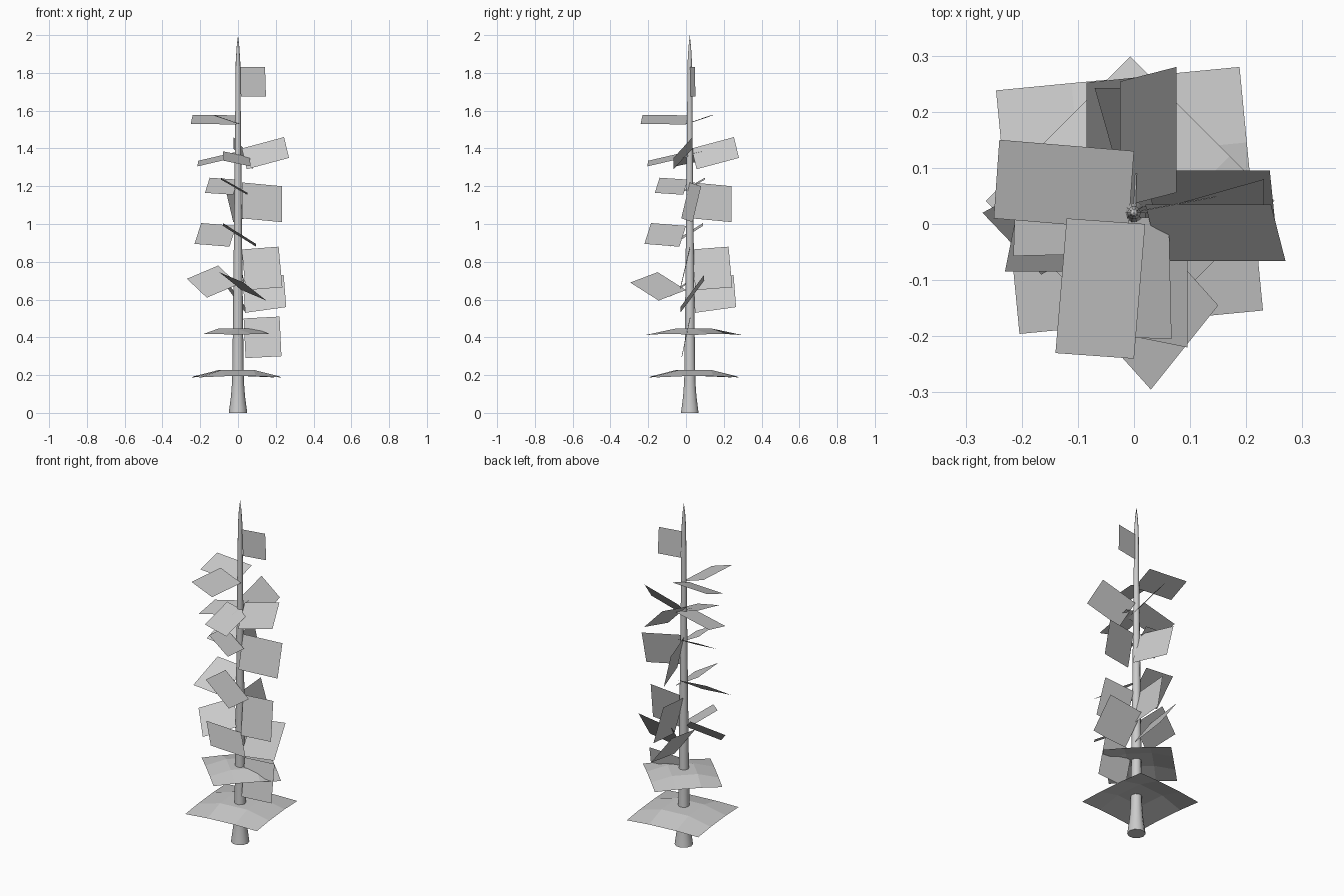
import bpy, bmesh, math
from mathutils import Vector, Matrix

if "Cube" in bpy.data.objects:
    bpy.data.objects.remove(bpy.data.objects["Cube"])

def add_object(name, verts, faces):
    me = bpy.data.meshes.new(name)
    me.from_pydata(verts, [], faces)
    me.update()
    ob = bpy.data.objects.new(name, me)
    bpy.context.collection.objects.link(ob)
    return ob

# tapered trunk with flared foot and pointed tip
SIDES = 10
profile = [(0, .049), (.03, .045), (.09, .037), (.17, .031), (.45, .027),
           (1.0, .021), (1.45, .016), (1.86, .012), (1.94, .007)]
verts, faces = [], []
for z, r in profile:
    for i in range(SIDES):
        a = 2 * math.pi * i / SIDES
        verts.append((r * math.cos(a), .02 + r * math.sin(a), z))
for k in range(len(profile) - 1):
    for i in range(SIDES):
        j = (i + 1) % SIDES
        b = k * SIDES
        faces.append((b + i, b + j, b + SIDES + j, b + SIDES + i))
verts.append((0, .02, 2.0))
top = (len(profile) - 1) * SIDES
faces += [(top + i, top + (i + 1) % SIDES, len(verts) - 1) for i in range(SIDES)]
faces.append(tuple(reversed(range(SIDES))))
trunk = add_object("trunk", verts, faces)
bpy.context.view_layer.objects.active = trunk
trunk.select_set(True)
bpy.ops.object.shade_smooth_by_angle(angle=math.radians(50))

# domed square foliage skirts, a 3 x 3 patch each
def skirt(name, center, half, angle, z_top, drop):
    steps = (-1, -.38, .38, 1)
    rot = Matrix.Rotation(math.radians(angle), 3, 'Z')
    vs = []
    for y in steps:
        for x in steps:
            edges = (abs(x) == 1) + (abs(y) == 1)
            z = z_top - drop * (0, .85, 1)[edges]
            p = rot @ Vector((x * half, y * half, 0))
            vs.append((p.x + center[0], p.y + center[1], z))
    fs = [(r * 4 + c, r * 4 + c + 1, r * 4 + c + 5, r * 4 + c + 4)
          for r in range(3) for c in range(3)]
    add_object(name, vs, fs)

skirt("lower_skirt", (-.008, .042), .218, 5.5, .228, .04)
skirt("upper_skirt", (-.007, .041), .182, 45, .446, .034)

# leaf cards: inner corner, outer corner, second outer corner; the fourth follows
def leaf(name, n, turn=0):
    p0, p1, p2 = Vector(n[0:3]), Vector(n[3:6]), Vector(n[6:9])
    pivot = Vector((0, .01, 0))
    rot = Matrix.Rotation(turn, 3, 'Z')
    pts = [rot @ (p - pivot) + pivot for p in (p0, p1, p2, p0 + p2 - p1)]
    add_object(name, pts, [(0, 1, 2, 3)])

# leaves that come as a pair a quarter turn apart
pairs = [
    (0, .15 - .02, 1.575, -.24, .15, 1.578, -.25, .01, 1.53),
    (.02, .035, 1.40, .244, .035, 1.46, .27, -.066, 1.35),
    (.005, .09, 1.385, -.21, .085, 1.335, -.215, -.057, 1.305),
    (.02, .02, 1.22, .232, .08, 1.20, .232, .035, 1.01),
    (0, .10, 1.235, -.15, .10, 1.245, -.175, -.04, 1.165),
    (-.01, .09, .99, -.195, .09, 1.005, -.23, -.085, .895),
    (.02, .02, .865, .215, .02, .88, .235, -.03, .665),
    (.025, .095, .70, .242, .095, .73, .255, -.03, .56),
]
for i, n in enumerate(pairs):
    leaf(f"leaf_{i}_a", n)
    leaf(f"leaf_{i}_b", n, math.pi / 2)

# single leaves
singles = {
    "top_leaf": (.01, .022, 1.83, .143, .047, 1.83, .148, .05, 1.675),
    "bottom_leaf": (.03, .02, .50, .22, .025, .51, .23, -.02, .30),
    "left_diamond_leaf": (0, 0, .68, -.105, .11, .78, -.27, .02, .71),
    "front_diamond_leaf": (.02, 0, .65, -.10, -.15, .745, .03, -.295, .69),
}
for name, n in singles.items():
    leaf(name, n)
